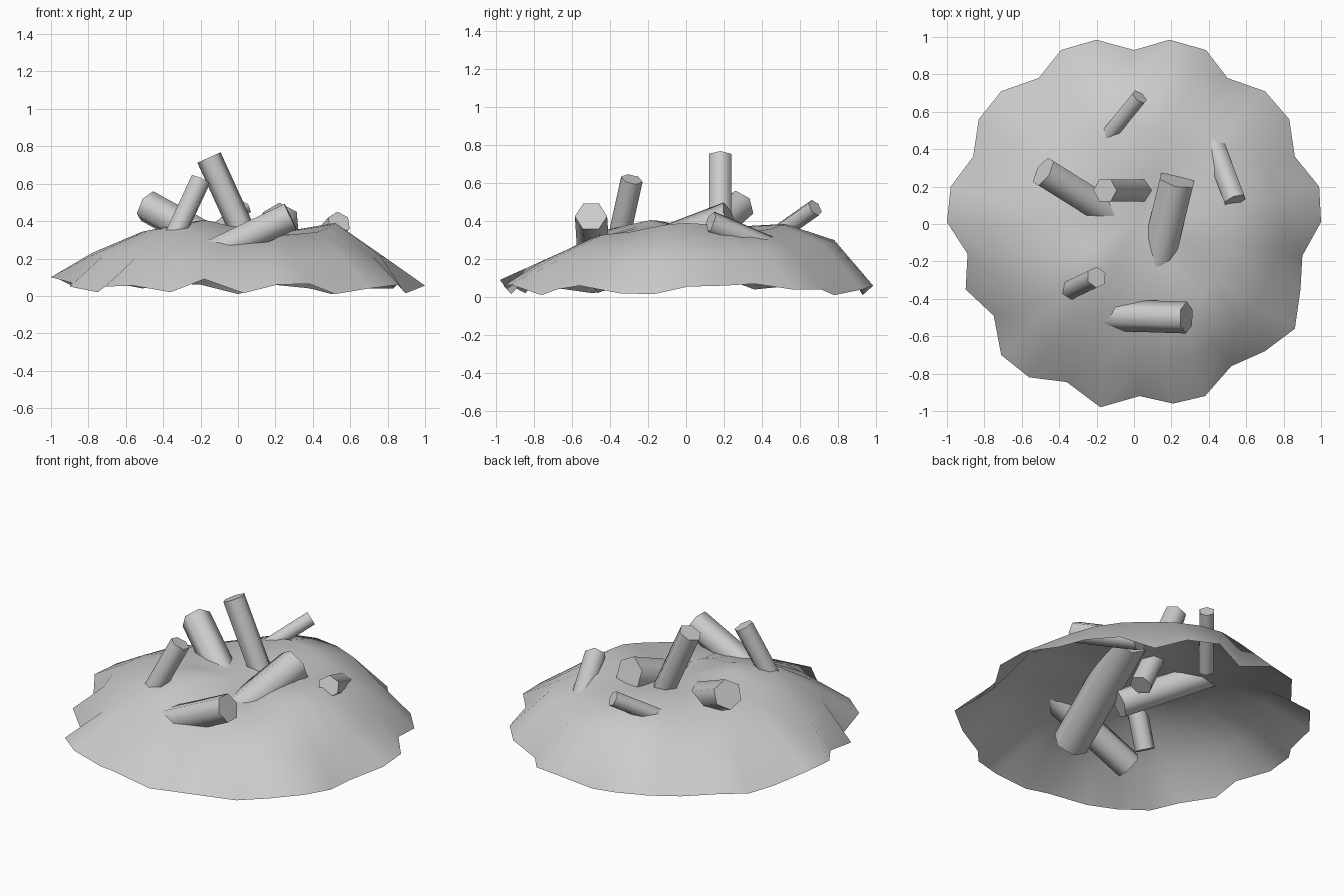
import bpy, bmesh, math
from mathutils import Vector, Quaternion

if "Cube" in bpy.data.objects:
    bpy.data.objects.remove(bpy.data.objects["Cube"])

# Scalloped, slightly wavy rim of the mound, counter-clockwise from +x
RIM = [(1, .01, .055), (.99, .2, .06), (.86, .36, .07), (.83, .56, .04),
       (.7, .71, .04), (.5, .78, .01), (.385, .93, .04), (.19, .985, .06),
       (0, .93, .01), (-.2, .985, .06), (-.39, .93, .07), (-.51, .78, .04),
       (-.71, .71, .08), (-.83, .56, .06), (-.86, .36, .04), (-.98, .2, .1),
       (-1, .01, .1), (-.89, -.16, .07), (-.9, -.35, .05), (-.75, -.49, .02),
       (-.71, -.7, .05), (-.56, -.82, .055), (-.36, -.845, .02), (-.18, -.98, .09),
       (.03, -.92, .015), (.21, -.96, .06), (.38, -.92, .065), (.52, -.76, .01),
       (.7, -.68, .04), (.86, -.56, .06), (.89, -.35, .02), (.9, -.17, .015)]

# Inner rings: radius -> height in eight directions (E, NE, N, NW, W, SW, S, SE)
RINGS = [(.78, [.21, .26, .30, .21, .23, .20, .18, .21]),
         (.52, [.39, .35, .385, .33, .34, .36, .295, .335]),
         (.26, [.345, .345, .37, .37, .38, .405, .37, .315])]


def build_mound():
    bm = bmesh.new()
    n = len(RIM)
    rings = [[bm.verts.new(p) for p in RIM]]
    for radius, heights in RINGS:
        ring = []
        for i in range(n):
            a = 2 * math.pi * i / n
            k, t = divmod(i * 8 / n, 1)
            t = t * t * (3 - 2 * t)
            z = heights[int(k)] * (1 - t) + heights[(int(k) + 1) % 8] * t
            ring.append(bm.verts.new((radius * math.cos(a), radius * math.sin(a), z)))
        rings.append(ring)
    for outer, inner in zip(rings, rings[1:]):
        for i in range(n):
            j = (i + 1) % n
            bm.faces.new((outer[i], outer[j], inner[j], inner[i]))
    top = bm.verts.new((0, 0, .36))
    for i in range(n):
        bm.faces.new((rings[-1][i], rings[-1][(i + 1) % n], top))
    finish(bm, "mound", 60)


def finish(bm, name, angle):
    mesh = bpy.data.meshes.new(name)
    bm.to_mesh(mesh)
    bm.free()
    obj = bpy.data.objects.new(name, mesh)
    bpy.context.collection.objects.link(obj)
    bpy.ops.object.select_all(action='DESELECT')
    bpy.context.view_layer.objects.active = obj
    obj.select_set(True)
    bpy.ops.object.shade_smooth_by_angle(angle=math.radians(angle))
    return obj


def log(name, bottom, top, radius, roll=0):
    """Six-sided log between two end centres."""
    bottom, top = Vector(bottom), Vector(top)
    axis = top - bottom
    bm = bmesh.new()
    bmesh.ops.create_cone(bm, cap_ends=True, segments=6, radius1=radius,
                          radius2=radius, depth=axis.length)
    obj = finish(bm, name, 65)
    obj.location = (bottom + top) / 2
    obj.rotation_mode = 'QUATERNION'
    obj.rotation_quaternion = (axis.to_track_quat('Z', 'Y')
                               @ Quaternion((0, 0, 1), math.radians(roll)))


build_mound()

# Logs stuck through the mound
log("front_log", (-.36, -.48, .12), (.28, -.5, .425), .085, 30)
log("centre_log", (.05, -.50, .12), (.23, .235, .40), .105)
log("tall_log", (.10, .18, .18), (-.155, .18, .74), .068)
log("left_log", (.06, -.06, .18), (-.485, .28, .48), .088)
log("back_log", (-.19, .41, .28), (.03, .68, .47), .047)
log("right_log", (.39, .52, .22), (.54, .125, .39), .065)
log("small_log", (-.40, -.38, .19), (-.2, -.285, .62), .058)
